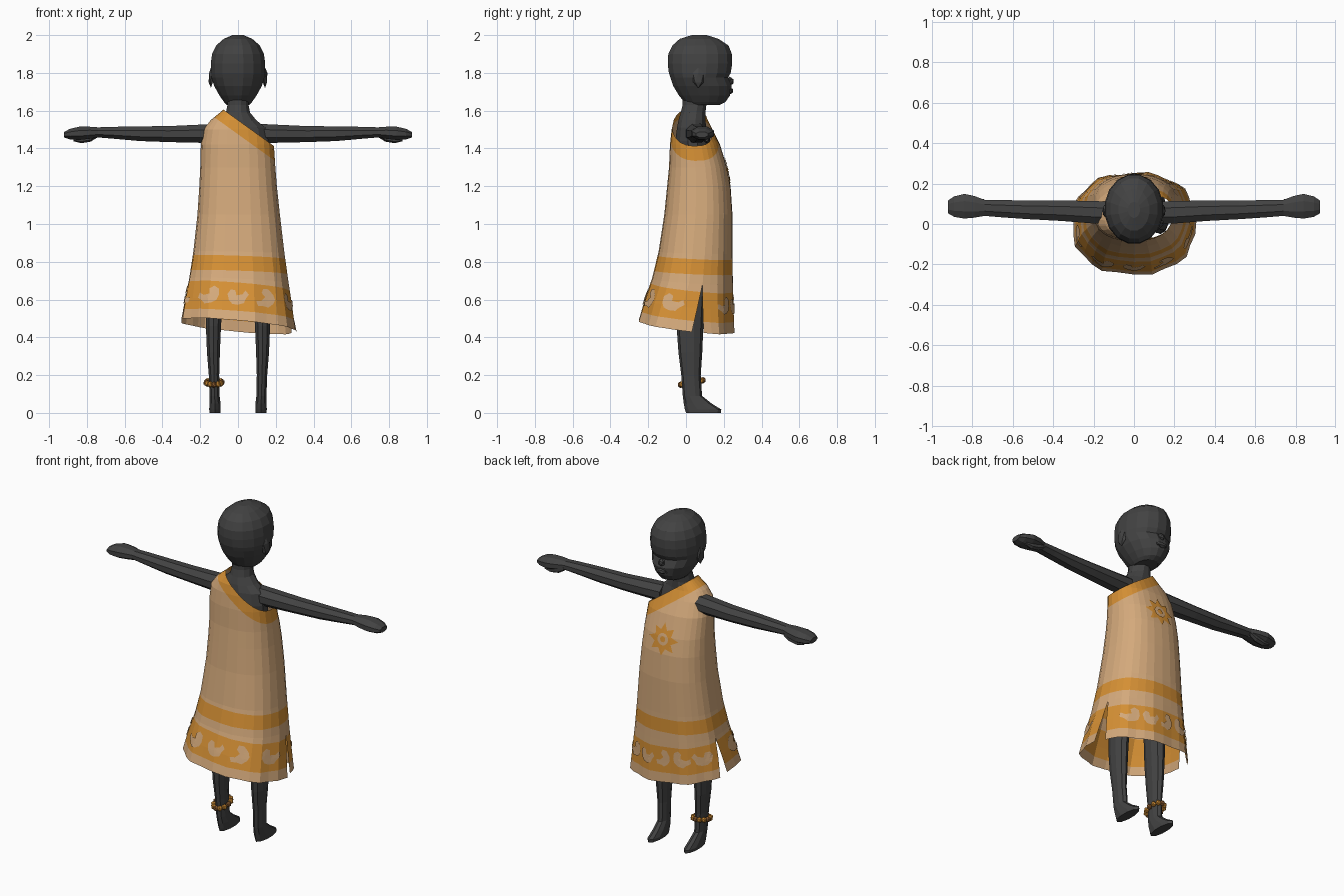
import bpy, bmesh, math
from mathutils import Vector, Matrix
from mathutils.bvhtree import BVHTree

cube = bpy.data.objects.get("Cube")
if cube:
    bpy.data.objects.remove(cube)


def material(name, r, g, b):
    m = bpy.data.materials.new(name)
    m.use_nodes = True
    m.diffuse_color = (r, g, b, 1)
    bsdf = m.node_tree.nodes["Principled BSDF"]
    bsdf.inputs["Base Color"].default_value = (r, g, b, 1)
    bsdf.inputs["Roughness"].default_value = 0.8
    return m


SKIN = material("charcoal skin", 0.055, 0.055, 0.055)
CLOTH = material("tan cloth", 0.66, 0.40, 0.20)
TRIM = material("orange trim", 0.67, 0.28, 0.035)
BEAD = material("brown bead", 0.27, 0.11, 0.03)


def finish(name, bm, *mats):
    me = bpy.data.meshes.new(name)
    bm.to_mesh(me)
    bm.free()
    for m in mats:
        me.materials.append(m)
    ob = bpy.data.objects.new(name, me)
    bpy.context.collection.objects.link(ob)
    return ob


def loft(name, rings, n, mat):
    """Skin capped rings given as (centre, radius vector, radius vector)."""
    bm = bmesh.new()
    loops = []
    for c, a, b in rings:
        angles = [2 * math.pi * (i + 0.5) / n for i in range(n)]
        loops.append([bm.verts.new(Vector(c) + Vector(a) * math.cos(t) + Vector(b) * math.sin(t))
                      for t in angles])
    for lo, hi in zip(loops, loops[1:]):
        for i in range(n):
            j = (i + 1) % n
            bm.faces.new((lo[i], lo[j], hi[j], hi[i]))
    bm.faces.new(loops[0])
    bm.faces.new(loops[-1])
    bmesh.ops.recalc_face_normals(bm, faces=bm.faces)
    return finish(name, bm, mat)


def upright(name, rows, n, mat):
    """Loft along z from rows of (z, centre x, half width, back y, front y)."""
    return loft(name, [((x, (y0 + y1) / 2, z), (w, 0, 0), (0, (y1 - y0) / 2, 0))
                       for z, x, w, y0, y1 in rows], n, mat)


def blob(name, loc, size, mat, detail=2):
    bm = bmesh.new()
    bmesh.ops.create_icosphere(bm, subdivisions=detail, radius=1,
                               matrix=Matrix.LocRotScale(Vector(loc), None, Vector(size)))
    return finish(name, bm, mat)


# Head with brow, eye hollow and jaw
upright("head", [
    (1.63, 0, .06, .01, .18), (1.645, 0, .075, -.01, .21), (1.68, 0, .1, -.04, .235),
    (1.73, 0, .128, -.07, .245), (1.775, 0, .143, -.085, .226), (1.80, 0, .147, -.094, .24),
    (1.85, 0, .147, -.1, .248), (1.90, 0, .14, -.097, .246), (1.945, 0, .118, -.075, .228),
    (1.98, 0, .077, -.035, .175), (2.0, 0, .03, .03, .11)], 16, SKIN)
blob("nose", (0, .232, 1.755), (.022, .022, .025), SKIN, 1)
blob("lips", (0, .235, 1.705), (.04, .017, .018), SKIN, 1)

# Neck and torso
upright("torso", [
    (.78, 0, .14, -.04, .15), (1.05, 0, .15, -.05, .16), (1.3, 0, .16, -.055, .15),
    (1.44, 0, .165, -.06, .13), (1.51, 0, .15, -.05, .11), (1.55, 0, .1, -.042, .105),
    (1.59, 0, .066, -.03, .105), (1.63, 0, .058, -.02, .11), (1.68, 0, .06, -.02, .13)], 12, SKIN)

# Limbs and ears, one set on each side
for s, side in ((1, "left"), (-1, "right")):
    blob(side + "_ear", (s * .143, .065, 1.775), (.014, .034, .055), SKIN, 1)
    upright(side + "_leg", [
        (0, s * .122, .03, 0, .185), (.018, s * .122, .032, -.006, .187),
        (.05, s * .122, .031, -.012, .135), (.09, s * .124, .028, -.017, .085),
        (.2, s * .127, .029, -.025, .078), (.32, s * .13, .036, -.04, .086),
        (.46, s * .13, .042, -.05, .092), (.62, s * .125, .05, -.045, .1),
        (.85, s * .08, .07, -.04, .12)], 10, SKIN)
    arm = [(.1, .055, 1.48, .06, .055), (.2, .058, 1.478, .06, .052), (.36, .066, 1.476, .055, .046),
           (.52, .07, 1.478, .05, .042), (.66, .076, 1.483, .046, .034), (.74, .08, 1.485, .043, .029),
           (.79, .085, 1.483, .058, .035), (.84, .088, 1.48, .066, .038),
           (.89, .086, 1.476, .055, .03), (.92, .085, 1.473, .035, .016)]
    loft(side + "_arm", [((s * x, y, z), (0, ry, 0), (0, 0, rz)) for x, y, z, ry, rz in arm], 8, SKIN)
    thumb = [(.74, 1.475, .014), (.78, 1.455, .019), (.83, 1.445, .017), (.87, 1.448, .01)]
    loft(side + "_thumb", [((s * x, .11, z), (0, r, 0), (0, 0, r)) for x, z, r in thumb], 6, SKIN)

# Robe: a front and a back sheet, parted at the sides below the slit tops
HEM, SLIT = .46, .70
TILT = Vector((.09, .12, 0))
PROFILE = [(HEM, .305, .305, -.25, .253), (.58, .285, .285, -.218, .25), (.70, .262, .265, -.18, .248),
           (.85, .238, .245, -.145, .246), (1.05, .215, .222, -.115, .246), (1.2, .205, .206, -.1, .236),
           (1.3, .2, .198, -.09, .217), (1.42, .197, .19, -.085, .18), (1.5, .183, .18, -.076, .14),
           (1.55, .145, .15, -.065, .115), (1.6, .083, .07, -.042, .1), (1.63, .062, .06, -.03, .09)]
bm = bmesh.new()
for front in (True, False):
    grid = []
    for z, xl, xr, yb, yf in PROFILE:
        low = max(0, (SLIT - z) / (SLIT - HEM))
        gap, mid, n = .12 * low, .2, 14
        start, end = (mid + gap, math.pi - mid - gap) if front else \
            (math.pi - mid + gap, 2 * math.pi + mid - gap)
        row = []
        for i in range(n + 1):
            t = start + (end - start) * i / n
            c, d = math.cos(t), math.sin(t)
            ripple = 1 + .028 * max(0, 1 - (z - HEM) / .5) * math.cos(9 * t)
            x = math.copysign(abs(c) ** .85, c) * (xr if c > 0 else xl) * ripple
            y = (yb + yf) / 2 + math.copysign(abs(d) ** .85, d) * (yf - yb) / 2 * ripple
            p = Vector((x, y, z))
            p.z -= TILT.dot(p) * max(0, 1 - (z - HEM) / .5)
            row.append(bm.verts.new(p))
        grid.append(row)
    for lo, hi in zip(grid, grid[1:]):
        for i in range(n):
            bm.faces.new((lo[i], lo[i + 1], hi[i + 1], hi[i]))
bmesh.ops.remove_doubles(bm, verts=bm.verts, dist=.0005)


def cut(z, normal, trim=False):
    bmesh.ops.bisect_plane(bm, geom=bm.verts[:] + bm.edges[:] + bm.faces[:], dist=1e-5,
                           plane_co=(0, 0, z), plane_no=normal, clear_outer=trim)


# Slanted neckline, neck trim and the two hem bands
NECK = Vector((.72, 0, 1))
cut(1.55, NECK, trim=True)
cut(1.475, NECK)
BANDS = [(.745, .825, .4), (.515, .67, .9)]
for lo, hi, k in BANDS:
    for z in (lo, hi):
        cut(z, TILT * k + Vector((0, 0, 1)))
for f in bm.faces:
    p = f.calc_center_median()
    banded = any(lo < p.z + k * TILT.dot(p) < hi for lo, hi, k in BANDS)
    f.material_index = int(banded or p.dot(NECK) > 1.475)
robe_tree = BVHTree.FromBMesh(bm)
finish("robe", bm, CLOTH, TRIM)


def plate(name, polys, angle, z, radius, mat):
    """Lay flat shapes on the robe, wrapped around its axis."""
    bm = bmesh.new()
    for poly in polys:
        bm.faces.new([bm.verts.new((u, v, 0)) for u, v in poly])
    bmesh.ops.remove_doubles(bm, verts=bm.verts, dist=1e-5)
    bmesh.ops.triangulate(bm, faces=bm.faces)
    bmesh.ops.subdivide_edges(bm, edges=bm.edges, cuts=2, use_grid_fill=True)
    for v in bm.verts[:]:
        t = angle + v.co.x / radius
        out = Vector((math.cos(t), math.sin(t), 0))
        hit = robe_tree.ray_cast(Vector((0, .04, z + v.co.y)) + out, -out, .95)[0]
        if hit:
            v.co = hit + out * .005
        else:
            bm.verts.remove(v)
    finish(name, bm, mat)


# Sun emblem on the chest
def spoke(r, i, n):
    return r * math.cos(2 * math.pi * i / n), r * math.sin(2 * math.pi * i / n)


N = 16
sun = [[spoke(.034, i, N), spoke(.056, i, N), spoke(.056, i + 1, N), spoke(.034, i + 1, N)]
       for i in range(N)]
sun += [[spoke(.055, i - 1, N), spoke(.092, i, N), spoke(.055, i + 1, N)] for i in range(0, N, 2)]
plate("sun_emblem", sun, math.pi / 2, 1.285, .18, TRIM)
plate("sun_centre", [[spoke(.017, i, 10) for i in range(10)]], math.pi / 2, 1.285, .18, TRIM)

# Leaf shapes around the lower band
LEAF = [(-.05, .0), (-.045, .035), (-.02, .05), (0, .035), (-.005, .008), (.025, .0), (.05, .012),
        (.055, -.015), (.03, -.028), (.012, -.045), (-.02, -.04), (-.042, -.025)]
for i, deg in enumerate((40, 68, 96, 124, 150, 200, 236, 270, 302, 338)):
    a = .5 * math.sin(i * 2.1)
    s = 1 if i % 2 else -1
    shape = [(s * (u * math.cos(a) - v * math.sin(a)), u * math.sin(a) + v * math.cos(a))
             for u, v in LEAF]
    t = math.radians(deg)
    z = .595 - .02 * math.cos(t) - .022 * math.sin(t)
    plate("leaf_%d" % (i + 1), [shape if s > 0 else shape[::-1]], t, z, .25, CLOTH)

# Beaded anklet
for i in range(12):
    t = 2 * math.pi * i / 12
    y = .03 + .06 * math.sin(t)
    blob("anklet_bead_%d" % (i + 1), (-.127 + .042 * math.cos(t), y, .155 + .2 * y),
         (.016, .016, .018), BEAD if i % 3 == 0 else TRIM, 1)
